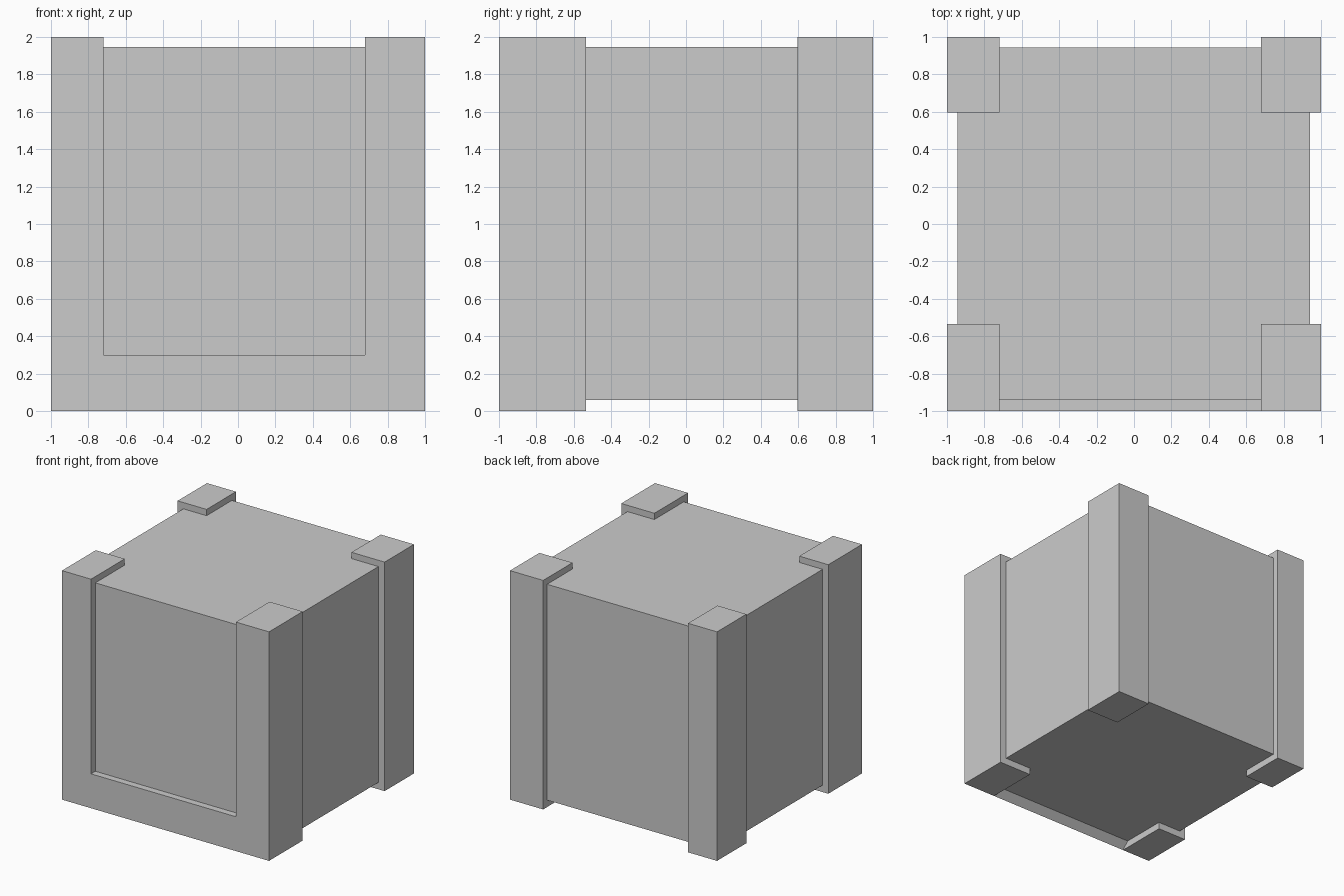
import bpy
import bmesh

if "Cube" in bpy.data.objects:
    bpy.data.objects.remove(bpy.data.objects["Cube"])


def prism(name, profile, x0, x1):
    """Extrude a (y, z) profile along x from x0 to x1."""
    bm = bmesh.new()
    face = bm.faces.new([bm.verts.new((x0, y, z)) for y, z in profile])
    ext = bmesh.ops.extrude_face_region(bm, geom=[face])
    moved = [g for g in ext["geom"] if isinstance(g, bmesh.types.BMVert)]
    bmesh.ops.translate(bm, verts=moved, vec=(x1 - x0, 0, 0))
    bmesh.ops.recalc_face_normals(bm, faces=bm.faces)
    mesh = bpy.data.meshes.new(name)
    bm.to_mesh(mesh)
    bm.free()
    obj = bpy.data.objects.new(name, mesh)
    bpy.context.collection.objects.link(obj)
    return obj


def box(name, x, y, z):
    return prism(name, [(y[0], z[0]), (y[1], z[0]), (y[1], z[1]), (y[0], z[1])], *x)


# Main crate body, slightly inset from the posts
box("crate_body", (-0.945, 0.94), (-0.94, 0.945), (0.06, 1.945))

# Four corner posts, wider along the sides than across the front
for side, x in (("left", (-1, -0.72)), ("right", (0.68, 1))):
    for end, y in (("front", (-1, -0.535)), ("back", (0.595, 1))):
        box(f"{end}_{side}_post", x, y, (0, 2))

# Bottom rail joining the front posts, underside sloping up to the body
prism("front_bottom_rail", [(-1, 0), (-0.94, 0.06), (-0.94, 0.30), (-1, 0.30)], -0.72, 0.68)
